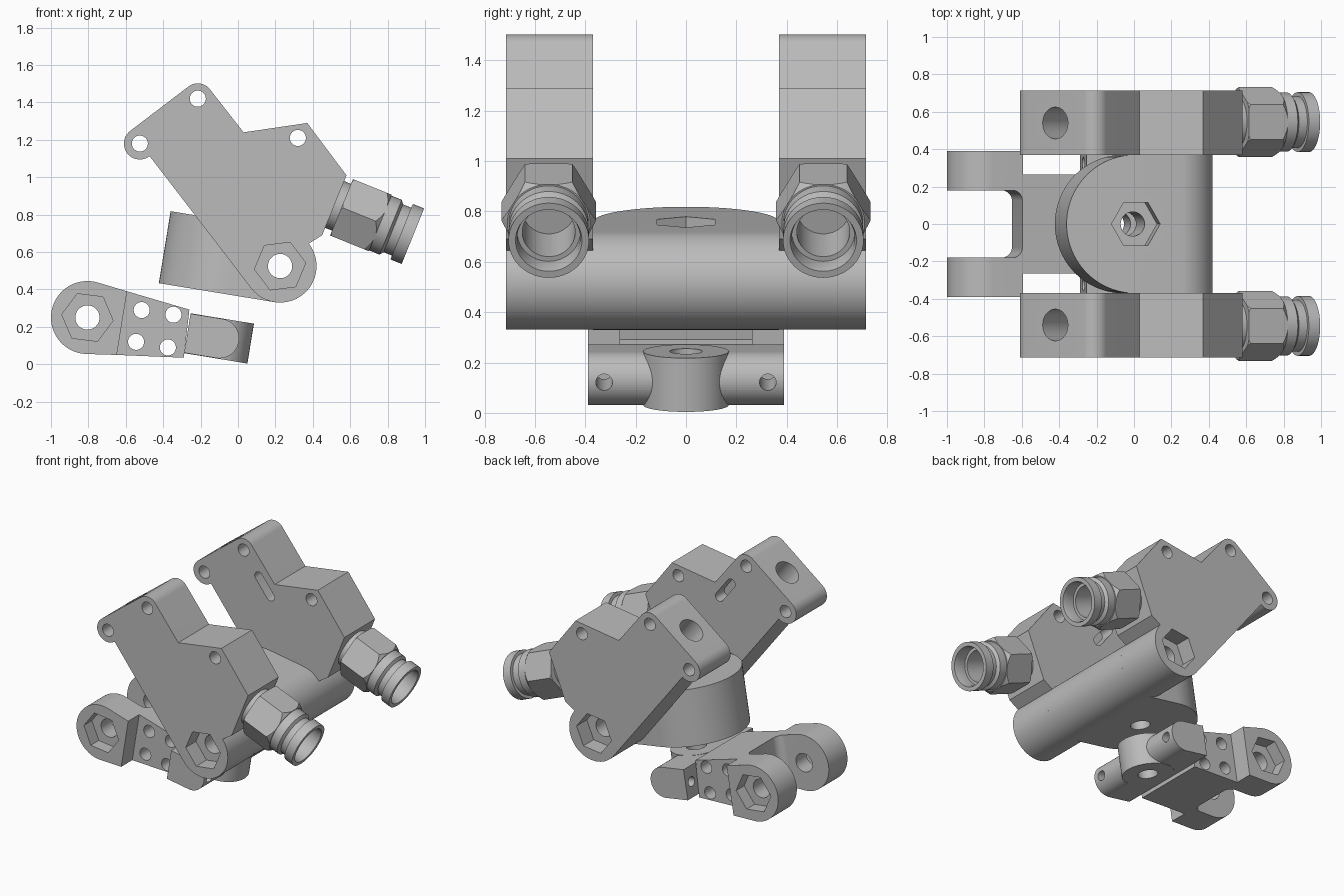
import bpy, bmesh, math
from mathutils import Vector, Matrix

old = bpy.data.objects.get("Cube")
if old:
    bpy.data.objects.remove(old, do_unlink=True)

grey = bpy.data.materials.new("mid_grey")
grey.use_nodes = True
grey.diffuse_color = (0.5, 0.5, 0.5, 1)
grey.node_tree.nodes["Principled BSDF"].inputs["Base Color"].default_value = (0.5, 0.5, 0.5, 1)

X, Y, Z = Vector((1, 0, 0)), Vector((0, 1, 0)), Vector((0, 0, 1))
TILT = math.radians(-9.3)
ALONG = Vector((math.cos(TILT), 0, math.sin(TILT)))   # tilted "forward"
UP = Vector((-math.sin(TILT), 0, math.cos(TILT)))     # tilted "up"


def arc(cx, cz, r, a0, a1, n=24):
    steps = [math.radians(a0 + (a1 - a0) * i / n) for i in range(n + 1)]
    return [(cx + r * math.cos(a), cz + r * math.sin(a)) for a in steps]


def ring(r, n, turn=0):
    return arc(0, 0, r, turn, turn + 360, n)[:-1]


def finish(name, bm):
    bmesh.ops.recalc_face_normals(bm, faces=bm.faces)
    mesh = bpy.data.meshes.new(name)
    bm.to_mesh(mesh)
    bm.free()
    mesh.materials.append(grey)
    ob = bpy.data.objects.new(name, mesh)
    bpy.context.collection.objects.link(ob)
    return ob


def prism(name, pts, d0, d1, u=X, v=Z, w=Y, origin=(0, 0, 0)):
    """Extrude a 2D outline lying on axes u, v from d0 to d1 along w."""
    bm = bmesh.new()
    o = Vector(origin)
    loops = [[bm.verts.new(o + u * a + v * b + w * d) for a, b in pts] for d in (d0, d1)]
    bm.faces.new(loops[0])
    bm.faces.new(loops[1])
    for i in range(len(pts)):
        j = (i + 1) % len(pts)
        bm.faces.new((loops[0][i], loops[0][j], loops[1][j], loops[1][i]))
    return finish(name, bm)


def lathe(name, profile, origin, axis, n=48):
    """Revolve (distance, radius) points; the profile closes on itself."""
    bm = bmesh.new()
    side = axis.cross(Y)
    o = Vector(origin)
    rings = []
    for t, r in profile:
        if r == 0:
            rings.append([bm.verts.new(o + axis * t)] * n)
        else:
            rings.append([bm.verts.new(o + axis * t + Y * a + side * b) for a, b in ring(r, n)])
    for a, b in zip(rings, rings[1:]):
        for i in range(n):
            j = (i + 1) % n
            corners = list(dict.fromkeys((a[i], a[j], b[j], b[i])))
            if len(corners) > 2:
                bm.faces.new(corners)
    return finish(name, bm)


def boolean(ob, tool, op='DIFFERENCE'):
    mod = ob.modifiers.new("cut", 'BOOLEAN')
    mod.operation, mod.solver, mod.object = op, 'EXACT', tool
    bpy.context.view_layer.update()
    mesh = bpy.data.meshes.new_from_object(ob.evaluated_get(bpy.context.evaluated_depsgraph_get()))
    ob.modifiers.clear()
    ob.data = mesh
    bpy.data.objects.remove(tool, do_unlink=True)


def drill(ob, origin, r, d0, d1, u=X, v=Z, w=Y, n=32, turn=0):
    boolean(ob, prism("cutter", ring(r, n, turn), d0, d1, u, v, w, origin))


PIVOT = (0.225, 0, 0.525)
DOWN = Vector((0.61, 0, -0.79)).normalized()      # long direction of the side plates
ACROSS = Vector((0.79, 0, 0.61)).normalized()
OUT = Vector((0.927, 0, -0.376)).normalized()     # hose fitting axis
parts = []

# Side plates with their hose fittings
outline = (arc(0.225, 0.525, 0.195, 218, 398, 40)
           + [(0.45, 0.69), (0.58, 1.01), (0.37, 1.29), (0.03, 1.24)]
           + arc(-0.215, 1.42, 0.082, 38, 128) + arc(-0.525, 1.18, 0.085, 128, 308))
for side, label in ((-1, "front"), (1, "back")):
    plate = prism(label + "_side_plate", outline, side * 0.37, side * 0.715)
    for x, z, r in ((-0.215, 1.42, 0.043), (-0.525, 1.18, 0.043), (0.32, 1.21, 0.043), (0.225, 0.525, 0.065)):
        drill(plate, (x, 0, z), r, side * 0.3, side * 0.8)
    drill(plate, PIVOT, 0.138, side * 0.6, side * 0.8, n=6, turn=7)
    drill(plate, (-0.42, side * 0.54, 1.365), 0.085, -0.1, 0.5, u=Y, v=ACROSS, w=DOWN)
    slot = arc(0.075, 0, 0.032, -90, 90, 10) + arc(-0.075, 0, 0.032, 90, 270, 10)
    boolean(plate, prism("cutter", slot, side * 0.3, side * 0.47, DOWN, ACROSS, Y, (-0.05, 0, 1.205)))

    base = (0.52, side * 0.545, 0.853)
    tube = lathe(label + "_fitting_tube",
                 [(-0.03, 0), (-0.03, 0.135), (0.25, 0.135), (0.25, 0.158), (0.32, 0.158), (0.335, 0.138),
                  (0.383, 0.138), (0.383, 0.16), (0.448, 0.16), (0.448, 0.132), (0.42, 0.125),
                  (0.36, 0.125), (0.36, 0.105), (0.12, 0.105), (0.12, 0)], base, OUT)
    nut = prism(label + "_fitting_nut", ring(0.188, 6), 0.036, 0.26, Y, OUT.cross(Y), OUT, base)
    chamfer = lathe("chamfer", [(0, 0), (0.03, 0.17), (0.05, 0.195), (0.225, 0.195), (0.265, 0.16), (0.3, 0)],
                    base, OUT)
    boolean(nut, chamfer, 'INTERSECT')
    drill(nut, base, 0.125, 0, 0.4, Y, OUT.cross(Y), OUT)
    parts += [plate, tube, nut]

# Swivel body: rounded bar trimmed to a D shape
body = prism("swivel_body", [(-0.8, 0.195), (-0.8, -0.195)] + arc(0, 0, 0.195, -90, 90, 40),
             -0.5, 0.5, ALONG, UP, Y, PIVOT)
plan = arc(-0.255, 0, 0.37, 90, 270, 48) + [(0.3, -0.37), (0.3, 0.37)]
boolean(body, prism("plan", plan, -0.4, 0.4, ALONG, Y, UP, PIVOT), 'INTERSECT')
swivel = Vector(PIVOT) - ALONG * 0.25
drill(body, PIVOT, 0.065, -0.6, 0.6)
drill(body, swivel, 0.065, -0.4, 0.4, ALONG, Y, UP)
drill(body, swivel, 0.132, 0.09, 0.4, ALONG, Y, UP, n=6)
parts.append(body)

# Bracket fork: rounded prongs with a filleted slot between them
FORK = (-0.805, 0, 0.25)
fork = prism("bracket_fork", arc(-0.805, 0.25, 0.195, 73.6, 267.6, 40) + [(-0.648, 0.05), (-0.593, 0.39)],
             -0.39, 0.39)
gap = [(-0.6, 0.18), (-0.6, -0.18)] + arc(-0.055, -0.125, 0.055, -90, 0, 10) + arc(-0.055, 0.125, 0.055, 0, 90, 10)
boolean(fork, prism("cutter", gap, -0.5, 0.5, ALONG, Y, UP, Vector((-0.62, 0, 0.22)) - ALONG * 0.005))
drill(fork, FORK, 0.065, -0.6, 0.6)
for side in (-1, 1):
    drill(fork, FORK, 0.138, side * 0.3, side * 0.5, n=6, turn=-7)
parts.append(fork)

# Bracket block with four cross holes
block = prism("bracket_block", [(-0.648, 0.05), (-0.29, 0.035), (-0.26, 0.292), (-0.593, 0.39)], -0.265, 0.265)
for x, z in ((-0.515, 0.29), (-0.345, 0.265), (-0.545, 0.12), (-0.375, 0.09)):
    drill(block, (x, 0, z), 0.043, -0.5, 0.5)
parts.append(block)

# Cross arm and swivel boss
HUB = Vector((-0.1, 0, 0.138))
arm = prism("bracket_cross_arm", [(-0.173, 0.106), (-0.173, -0.106)] + arc(0, 0, 0.106, -90, 90, 32),
            -0.39, 0.39, ALONG, UP, Y, HUB)
boss = prism("swivel_boss", ring(0.17, 48), -0.108, 0.108, ALONG, Y, UP, HUB)
for ob in (arm, boss):
    drill(ob, HUB, 0.065, -0.3, 0.3, ALONG, Y, UP)
for side in (-1, 1):
    drill(arm, HUB + Y * side * 0.325, 0.033, -0.4, 0.4, Y, UP, ALONG)
parts += [arm, boss]

# Smooth the curved walls and keep the edges crisp
for ob in parts:
    bpy.ops.object.select_all(action='DESELECT')
    ob.select_set(True)
    bpy.context.view_layer.objects.active = ob
    bpy.ops.object.shade_smooth_by_angle(angle=math.radians(25))
